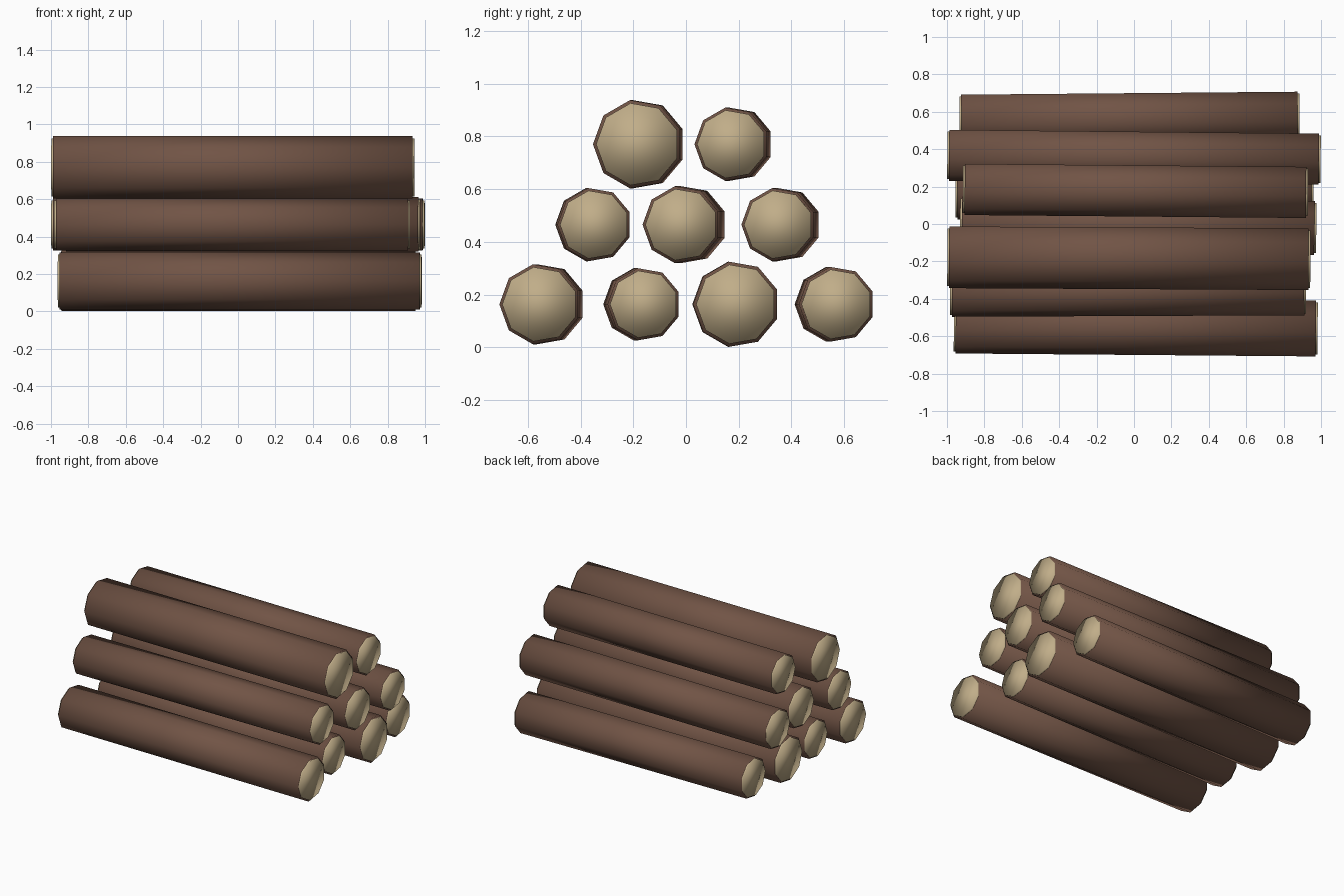
import bpy, bmesh, math
from mathutils import Matrix

if "Cube" in bpy.data.objects:
    bpy.data.objects.remove(bpy.data.objects["Cube"])

SIDES = 9


def material(name, color):
    m = bpy.data.materials.new(name)
    m.diffuse_color = (*color, 1)
    m.use_nodes = True
    m.node_tree.nodes["Principled BSDF"].inputs["Base Color"].default_value = m.diffuse_color
    return m


bark = material("bark brown", (0.165, 0.088, 0.060))
wood = material("cut wood tan", (0.53, 0.42, 0.25))


def cylinder(name, radius, x0, x1, mat, place):
    """Smooth nine-sided cylinder along x, with one corner pointing to -y."""
    bm = bmesh.new()
    rings = []
    for x in (x0, x1):
        rings.append([bm.verts.new((x, -radius * math.cos(2 * math.pi * i / SIDES),
                                    radius * math.sin(2 * math.pi * i / SIDES)))
                      for i in range(SIDES)])
    for i in range(SIDES):
        j = (i + 1) % SIDES
        bm.faces.new((rings[0][i], rings[0][j], rings[1][j], rings[1][i]))
    for ring in rings:
        bm.faces.new(ring)
    bmesh.ops.recalc_face_normals(bm, faces=bm.faces)
    for f in bm.faces:
        f.smooth = True
    mesh = bpy.data.meshes.new(name)
    bm.to_mesh(mesh)
    bm.free()
    mesh.materials.append(mat)
    obj = bpy.data.objects.new(name, mesh)
    obj.matrix_world = place
    bpy.context.collection.objects.link(obj)


def log(name, x0, x1, y0, y1, z, r):
    """Bark body with a thin, slightly smaller cut disc on each end."""
    half = (x1 - x0) / 2
    place = (Matrix.Translation(((x0 + x1) / 2, (y0 + y1) / 2, z))
             @ Matrix.Rotation(math.atan2(y1 - y0, x1 - x0), 4, 'Z'))
    t = 0.01
    cylinder(name + "_bark", r, -half + t, half - t, bark, place)
    cylinder(name + "_cut_left", r * 0.93, -half, -half + 2 * t, wood, place)
    cylinder(name + "_cut_right", r * 0.93, half - 2 * t, half, wood, place)


# Rows of logs: height, then (left x, right x, left y, right y, radius)
rows = {
    "bottom": (0.163, [(-0.963, 0.982, -0.538, -0.554, 0.154),
                       (-0.920, 0.885, -0.175, -0.159, 0.139),
                       (-0.955, 0.960, 0.188, 0.191, 0.164),
                       (-0.933, 0.885, 0.556, 0.572, 0.144)]),
    "middle": (0.465, [(-0.983, 0.920, -0.355, -0.347, 0.141),
                       (-0.930, 0.975, 0.007, -0.017, 0.148),
                       (-0.998, 0.998, 0.371, 0.351, 0.141)]),
    "top": (0.770, [(-0.998, 0.943, -0.173, -0.183, 0.170),
                    (-0.915, 0.930, 0.189, 0.173, 0.141)]),
}
for row, (z, logs) in rows.items():
    for n, (x0, x1, y0, y1, r) in enumerate(logs, 1):
        log(f"{row}_log_{n}", x0, x1, y0, y1, z, r)
